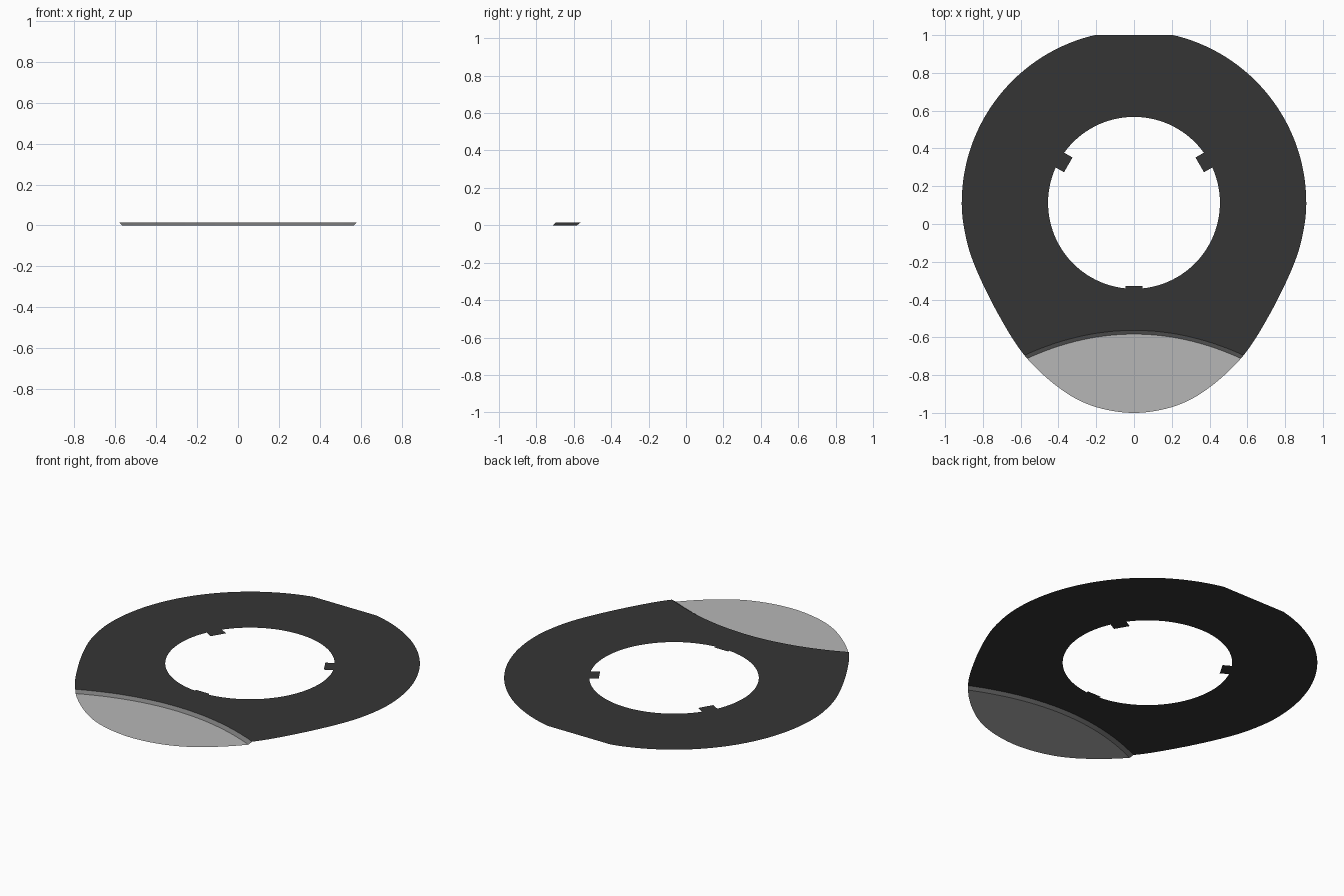
import bpy, bmesh, math
from mathutils import Vector

if "Cube" in bpy.data.objects:
    bpy.data.objects.remove(bpy.data.objects["Cube"])

TOP = 0.015          # height of the raised dark sheet
CY = 0.112           # ring centre
R_OUT, R_IN = 0.912, 0.455


def material(name, v):
    m = bpy.data.materials.new(name)
    m.diffuse_color = (v, v, v, 1)
    m.use_nodes = True
    m.node_tree.nodes["Principled BSDF"].inputs["Base Color"].default_value = m.diffuse_color
    return m


dark = material("dark grey", 0.036)
light = material("light grey", 0.47)
mid = material("mid grey", 0.19)


def finish(bm, name, mat):
    bm.normal_update()
    for f in bm.faces:
        if f.normal.z < 0:
            f.normal_flip()
    me = bpy.data.meshes.new(name)
    bm.to_mesh(me)
    bm.free()
    me.materials.append(mat)
    ob = bpy.data.objects.new(name, me)
    bpy.context.collection.objects.link(ob)
    return ob


def sheet(name, loops, z, mat):
    """Flat sheet from an outline and optional holes."""
    bm = bmesh.new()
    edges = []
    for loop in loops:
        vs = [bm.verts.new((x, y, z)) for x, y in loop]
        edges += [bm.edges.new((vs[i - 1], vs[i])) for i in range(len(vs))]
    bmesh.ops.triangle_fill(bm, use_beauty=True, edges=edges, normal=(0, 0, 1))
    return finish(bm, name, mat)


def spline(pts, n=8):
    """Catmull-Rom curve; the first and last points only steer it."""
    out = []
    for a, b, c, d in zip(pts, pts[1:], pts[2:], pts[3:]):
        a, b, c, d = map(Vector, (a, b, c, d))
        for i in range(n):
            t = i / n
            p = 0.5 * (2 * b + (c - a) * t + (2 * a - 5 * b + 4 * c - d) * t * t
                       + (3 * b - a - 3 * c + d) * t ** 3)
            out.append((p.x, p.y))
    return out + [tuple(pts[-2])]


def mirror(pts):
    return [(-x, y) for x, y in reversed(pts)]


# Right half of the outline, split where the step meets the edge
arc = []
for i in range(1, 48):
    a = math.pi / 2 * (1 - i / 48)
    arc.append((R_OUT * math.cos(a), min(1.0, CY + R_OUT * math.sin(a))))
side = spline([(0.885, 0.29), (R_OUT, CY), (0.89, -0.07), (0.835, -0.24),
               (0.72, -0.475), (0.58, -0.695), (0.40, -0.865)])
nose = spline([(0.72, -0.475), (0.58, -0.695), (0.40, -0.865),
               (0.22, -0.963), (0, -1.0), (-0.22, -0.963)])
nose = [(0.566, -0.712)] + nose[2:]


def arch(half, y_mid, y_end, n=40):
    """Curved step line, from right to left."""
    pts = []
    for i in range(n + 1):
        t = 1 - 2 * i / n
        pts.append((half * t, y_mid + (y_end - y_mid) * t * t))
    return pts


upper = arch(0.58, -0.563, -0.695)
lower = arch(0.566, -0.583, -0.712)

# Hole with three inward tabs
hole = []
tabs = [(30, 0.402), (150, 0.402), (270, 0.441)]
w = 0.045
half_a = math.asin(w / R_IN)
for k, (deg, r) in enumerate(tabs):
    a = math.radians(deg)
    u = Vector((math.cos(a), math.sin(a)))
    v = Vector((-u.y, u.x))
    c = Vector((0, CY))
    edge = R_IN * math.cos(half_a)
    for p in (u * edge - v * w, u * r - v * w, u * r + v * w, u * edge + v * w):
        hole.append(tuple(c + p))
    span = math.radians(120) - 2 * half_a
    for i in range(1, 32):
        b = a + half_a + span * i / 32
        hole.append((R_IN * math.cos(b), CY + R_IN * math.sin(b)))

# Dark ring sheet
right = arc + side
outline = right + upper[1:-1] + mirror(right)
sheet("ring_plate", [outline, hole], TOP, dark)

# Light nose sheet, lying lower
sheet("nose_plate", [nose + mirror(nose)[1:] + lower[::-1][1:-1]], 0, light)

# Sloping step between the two sheets
bm = bmesh.new()
a = [bm.verts.new((x, y, TOP)) for x, y in upper]
b = [bm.verts.new((x, y, 0)) for x, y in lower]
for i in range(len(a) - 1):
    bm.faces.new((a[i], a[i + 1], b[i + 1], b[i]))
finish(bm, "step_wall", mid)
